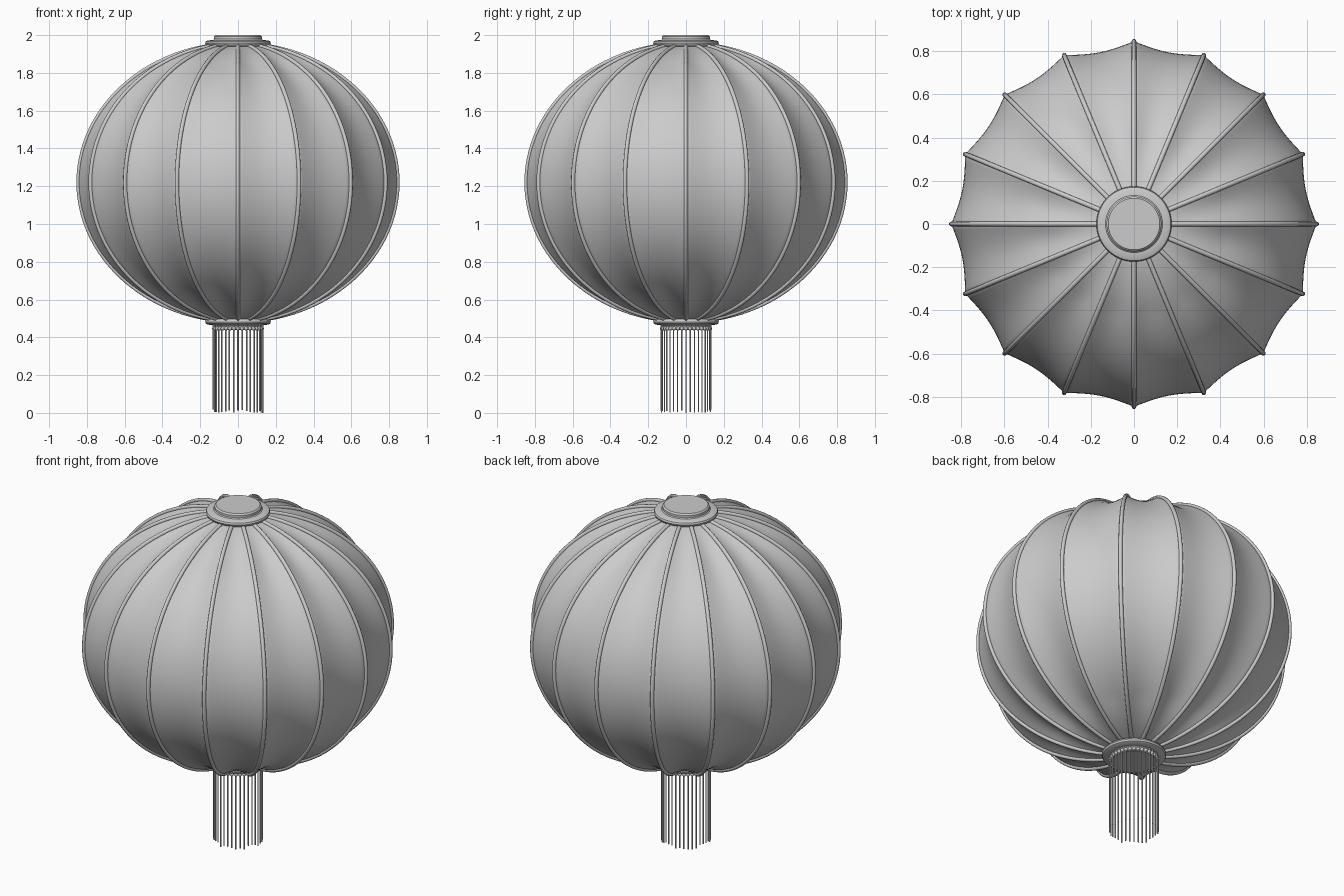
import bpy, bmesh, math, random
from math import sin, cos, pi

if "Cube" in bpy.data.objects:
    bpy.data.objects.remove(bpy.data.objects["Cube"])

random.seed(4)
RIBS = 16
A, B, ZC = 0.845, 0.735, 1.22          # lantern ellipse
T_END = math.acos(0.15 / A)            # latitude where the caps sit


def finish(name, bm, smooth=40):
    bmesh.ops.recalc_face_normals(bm, faces=bm.faces[:])
    me = bpy.data.meshes.new(name)
    bm.to_mesh(me)
    bm.free()
    ob = bpy.data.objects.new(name, me)
    bpy.context.collection.objects.link(ob)
    bpy.ops.object.select_all(action='DESELECT')
    bpy.context.view_layer.objects.active = ob
    ob.select_set(True)
    bpy.ops.object.shade_smooth_by_angle(angle=math.radians(smooth))
    return ob


def lathe(name, profile, steps=64):
    bm = bmesh.new()
    vs = [bm.verts.new((r, 0, z)) for r, z in profile]
    es = [bm.edges.new(p) for p in zip(vs, vs[1:])]
    bmesh.ops.spin(bm, geom=vs + es, cent=(0, 0, 0), axis=(0, 0, 1),
                   angle=2 * pi, steps=steps, use_duplicate=False)
    bmesh.ops.remove_doubles(bm, verts=bm.verts[:], dist=1e-4)
    return finish(name, bm)


def curve_tubes(name, paths, radius, res=3):
    cu = bpy.data.curves.new(name, 'CURVE')
    cu.dimensions = '3D'
    cu.bevel_depth = radius
    cu.bevel_resolution = res
    cu.use_fill_caps = True
    for pts in paths:
        sp = cu.splines.new('POLY')
        sp.points.add(len(pts) - 1)
        for p, co in zip(sp.points, pts):
            p.co = (*co, 1)
        sp.use_smooth = True
    ob = bpy.data.objects.new(name, cu)
    bpy.context.collection.objects.link(ob)
    return ob


# paper shade: ellipsoid whose panels sag inward between the ribs
PER, ROWS = 12, 56
bm = bmesh.new()
rows = []
for j in range(ROWS + 1):
    t = -T_END + 2 * T_END * j / ROWS
    nr, nz = cos(t) / A, sin(t) / B
    n = math.hypot(nr, nz)
    taper = min(1, 4 * (1 - abs(t) / T_END))
    row = []
    for i in range(RIBS * PER):
        u = (i % PER) / PER
        flat = A * cos(t) * (1 - cos(pi / RIBS)) * 4 * u * (1 - u)
        sag = (flat + 0.019 * sin(pi * u)) * taper
        r = A * cos(t) - sag * nr / n
        z = ZC + B * sin(t) - sag * nz / n
        a = 2 * pi * i / (RIBS * PER)
        row.append(bm.verts.new((r * cos(a), r * sin(a), z)))
    rows.append(row)
for lo, hi in zip(rows, rows[1:]):
    for i in range(len(lo)):
        k = (i + 1) % len(lo)
        bm.faces.new((lo[i], lo[k], hi[k], hi[i]))
finish("paper_shade", bm, 60)

# wire ribs
paths = []
for k in range(RIBS):
    a = 2 * pi * k / RIBS
    paths.append([(A * cos(t) * cos(a), A * cos(t) * sin(a), ZC + B * sin(t))
                  for t in (-T_END + 2 * T_END * j / 48 for j in range(49))])
curve_tubes("ribs", paths, 0.011)

# top and bottom caps
lathe("top_cap", [(0, 1.94), (0.16, 1.94), (0.17, 1.946), (0.174, 1.957),
                  (0.17, 1.967), (0.16, 1.972), (0.132, 1.974), (0.127, 1.979),
                  (0.127, 1.992), (0.119, 2.0), (0, 2.0)])
lathe("bottom_cap", [(0, 0.498), (0.16, 0.498), (0.17, 0.492), (0.174, 0.482),
                     (0.17, 0.472), (0.16, 0.467), (0.132, 0.465),
                     (0.127, 0.46), (0.127, 0.447), (0.119, 0.44), (0, 0.44)])

# tassel fringe with a small knot at the top of each string
STRINGS = 36
strings = []
knots = bmesh.new()
for k in range(STRINGS):
    a = 2 * pi * k / STRINGS
    x, y = 0.132 * cos(a), 0.132 * sin(a)
    end = 0 if k == 0 else random.uniform(0, 0.022)
    strings.append([(x, y, 0.465), (x, y, end)])
    ret = bmesh.ops.create_uvsphere(knots, u_segments=10, v_segments=6, radius=0.011)
    bmesh.ops.translate(knots, verts=ret['verts'], vec=(x * 0.96, y * 0.96, 0.447))
curve_tubes("fringe_strings", strings, 0.004, 1)
finish("fringe_knots", knots, 60)
